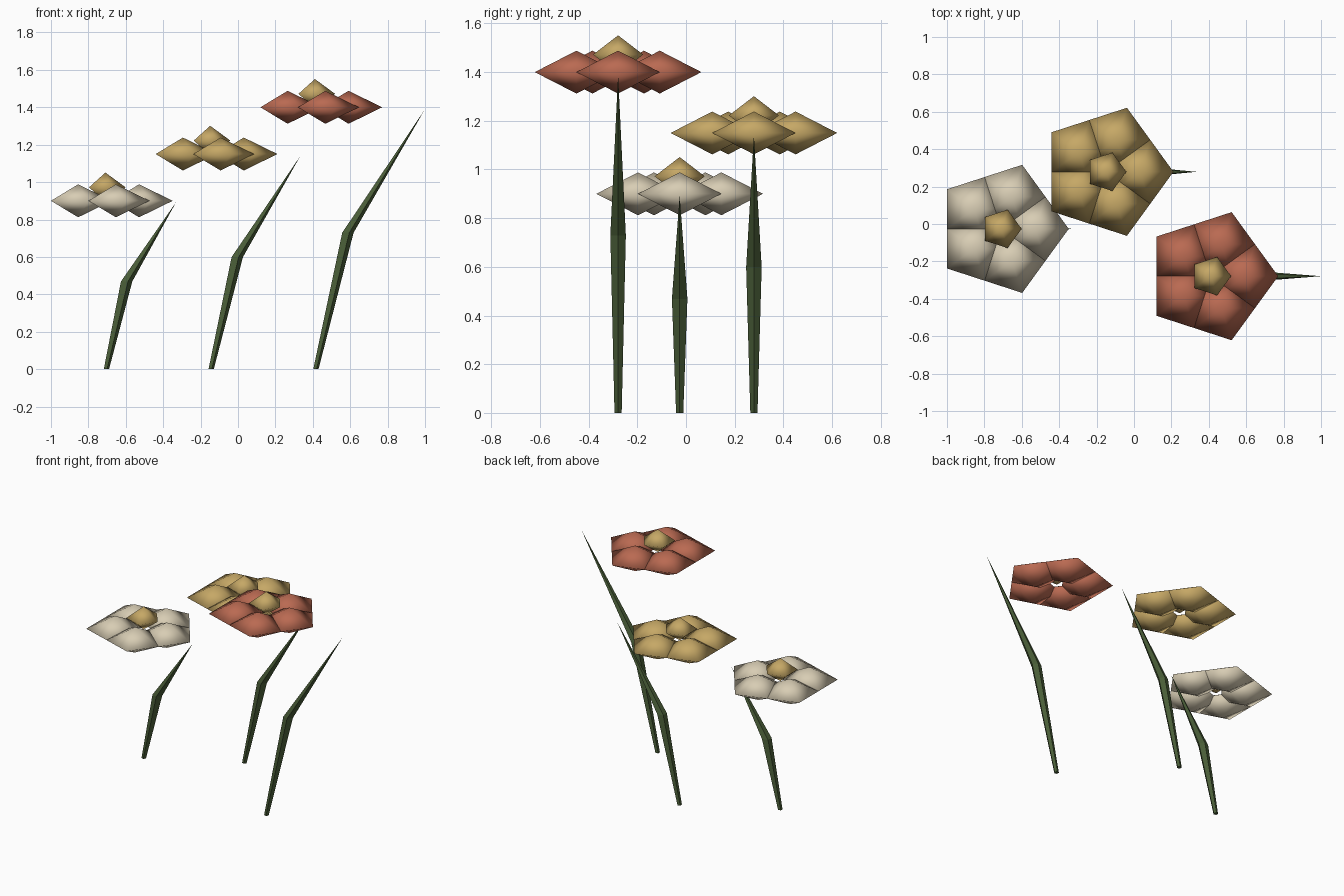
import bpy, bmesh, math

if "Cube" in bpy.data.objects:
    bpy.data.objects.remove(bpy.data.objects["Cube"])

SIDES = 5


def material(name, r, g, b):
    # sRGB bytes to linear diffuse colour
    lin = [((c / 255 + 0.055) / 1.055) ** 2.4 for c in (r, g, b)]
    m = bpy.data.materials.new(name)
    m.diffuse_color = (*lin, 1.0)
    m.use_nodes = True
    m.node_tree.nodes["Principled BSDF"].inputs["Base Color"].default_value = m.diffuse_color
    return m


cream = material("cream", 216, 205, 180)
terracotta = material("terracotta", 186, 106, 82)
ochre = material("ochre", 198, 168, 102)
green = material("stem green", 74, 94, 56)


def spindle(name, loc, stations, mat, smooth):
    """Skin five-sided rings given as (x, z, radius); radius 0 is a point."""
    bm = bmesh.new()
    rings = []
    for x, z, r in stations:
        n = SIDES if r > 0 else 1
        rings.append([bm.verts.new((x + r * math.cos(math.tau * i / SIDES),
                                    r * math.sin(math.tau * i / SIDES), z))
                      for i in range(n)])
    for a, b in zip(rings, rings[1:]):
        for i in range(SIDES):
            j = (i + 1) % SIDES
            if len(a) == 1:
                bm.faces.new((a[0], b[j], b[i]))
            elif len(b) == 1:
                bm.faces.new((a[i], a[j], b[0]))
            else:
                bm.faces.new((a[i], a[j], b[j], b[i]))
    if len(rings[0]) > 1:
        bm.faces.new(rings[0])
    bmesh.ops.recalc_face_normals(bm, faces=bm.faces[:])
    for f in bm.faces:
        f.smooth = smooth
    me = bpy.data.meshes.new(name)
    bm.to_mesh(me)
    bm.free()
    me.materials.append(mat)
    ob = bpy.data.objects.new(name, me)
    ob.location = loc
    bpy.context.collection.objects.link(ob)
    return ob


def flower(tag, x, y, h, petal_mat):
    # bent stem: thin foot, thick knee, pointed tip
    spindle(f"{tag}_stem", (x, y, 0),
            [(0.004, 0, 0.0155),
             (0.126 * h - 0.003, 0.521 * h, 0.0335),
             (0.42 * h, 0.992 * h, 0)], green, False)
    # ring of five petals
    for k in range(5):
        a = math.tau * k / 5
        spindle(f"{tag}_petal_{k + 1}",
                (x + 0.18 * math.cos(a), y + 0.18 * math.sin(a), h),
                [(0, -0.088, 0), (0, 0, 0.18), (0, 0.088, 0)], petal_mat, True)
    # flower centre
    spindle(f"{tag}_centre", (x, y, h + 0.072),
            [(0, -0.079, 0), (0, 0, 0.108), (0, 0.079, 0)], ochre, True)


flower("short_flower", -0.709, -0.026, 0.90, cream)
flower("middle_flower", -0.149, 0.279, 1.15, ochre)
flower("tall_flower", 0.411, -0.279, 1.40, terracotta)
